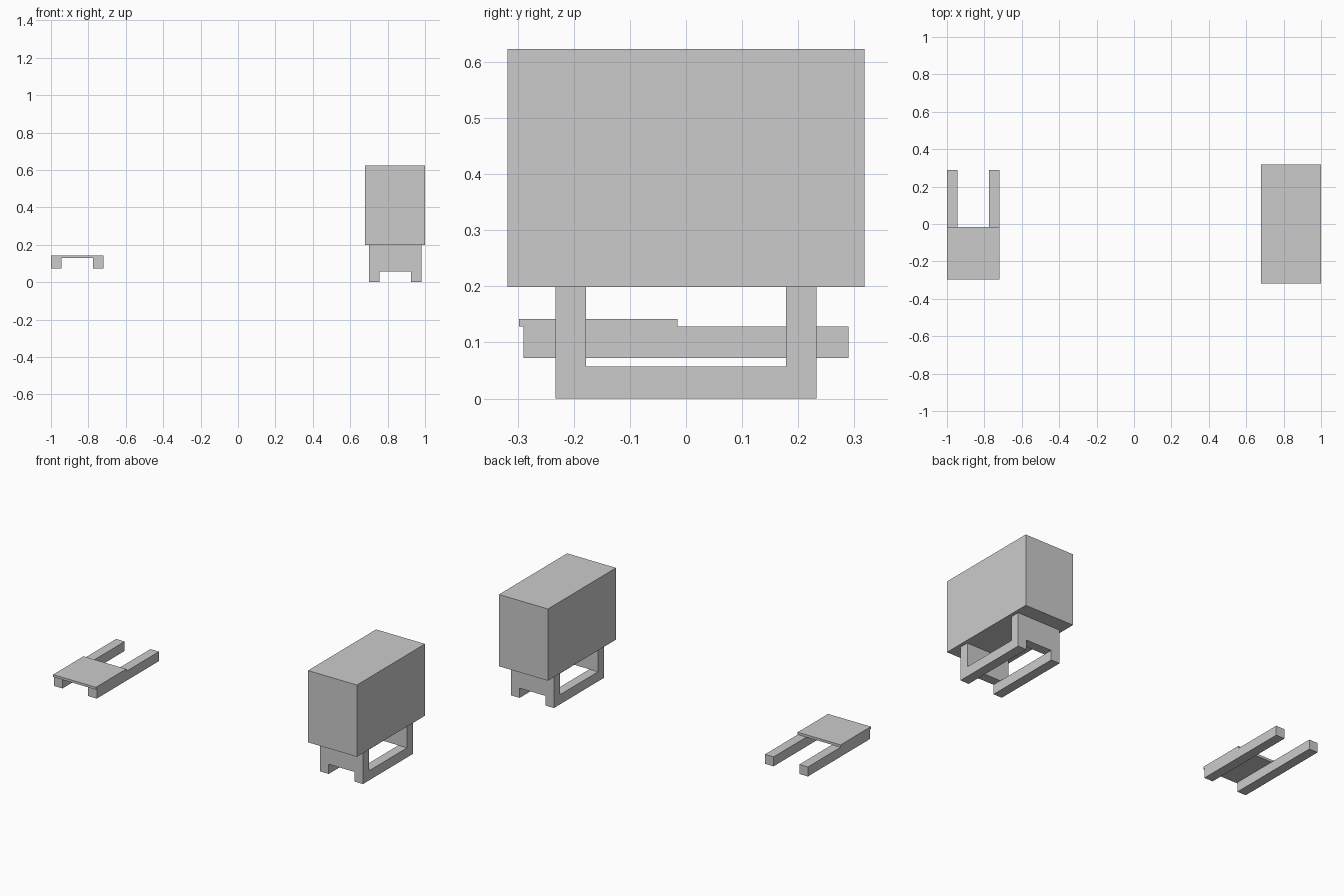
import bpy, bmesh
from itertools import product

if "Cube" in bpy.data.objects:
    bpy.data.objects.remove(bpy.data.objects["Cube"])


def finish(name, bm):
    bmesh.ops.recalc_face_normals(bm, faces=bm.faces)
    mesh = bpy.data.meshes.new(name)
    bm.to_mesh(mesh)
    bm.free()
    ob = bpy.data.objects.new(name, mesh)
    bpy.context.collection.objects.link(ob)
    return ob


def cells(name, xs, ys, zs, filled=lambda i, j, k: True):
    """Solid made of the filled cells of a grid; only outer faces are kept."""
    bm = bmesh.new()
    axes = (xs, ys, zs)
    sizes = [len(a) - 1 for a in axes]

    def solid(c):
        return all(0 <= c[a] < sizes[a] for a in range(3)) and filled(*c)

    for c in product(*(range(n) for n in sizes)):
        if not solid(c):
            continue
        for a, side in product(range(3), (0, 1)):
            n = list(c)
            n[a] += 2 * side - 1
            if solid(n):
                continue
            u, v = (a + 1) % 3, (a + 2) % 3
            corners = []
            for du, dv in ((0, 0), (1, 0), (1, 1), (0, 1)):
                p = [0, 0, 0]
                p[a] = axes[a][c[a] + side]
                p[u] = axes[u][c[u] + du]
                p[v] = axes[v][c[v] + dv]
                corners.append(bm.verts.new(p))
            bm.faces.new(corners if side else corners[::-1])
    bmesh.ops.remove_doubles(bm, verts=bm.verts, dist=1e-5)
    bmesh.ops.dissolve_limit(bm, angle_limit=0.01, verts=bm.verts, edges=bm.edges)
    return finish(name, bm)


# Large cabinet on the right
cells("cabinet_body", (0.68, 1.0), (-0.318, 0.318), (0.199, 0.623))

# Stand: two end panels joined by two floor runners
cells("cabinet_stand",
      (0.70, 0.756, 0.924, 0.98), (-0.233, -0.178, 0.178, 0.233), (0, 0.057, 0.199),
      lambda i, j, k: i != 1 if k == 0 else j != 1)

# Low platform on the left: two rails and a thin deck
for side, x in (("left", -1.0), ("right", -0.776)):
    cells(f"platform_rail_{side}", (x, x + 0.056), (-0.29, 0.29), (0.072, 0.128))
cells("platform_deck", (-1.0, -0.72), (-0.298, -0.015), (0.128, 0.142))
